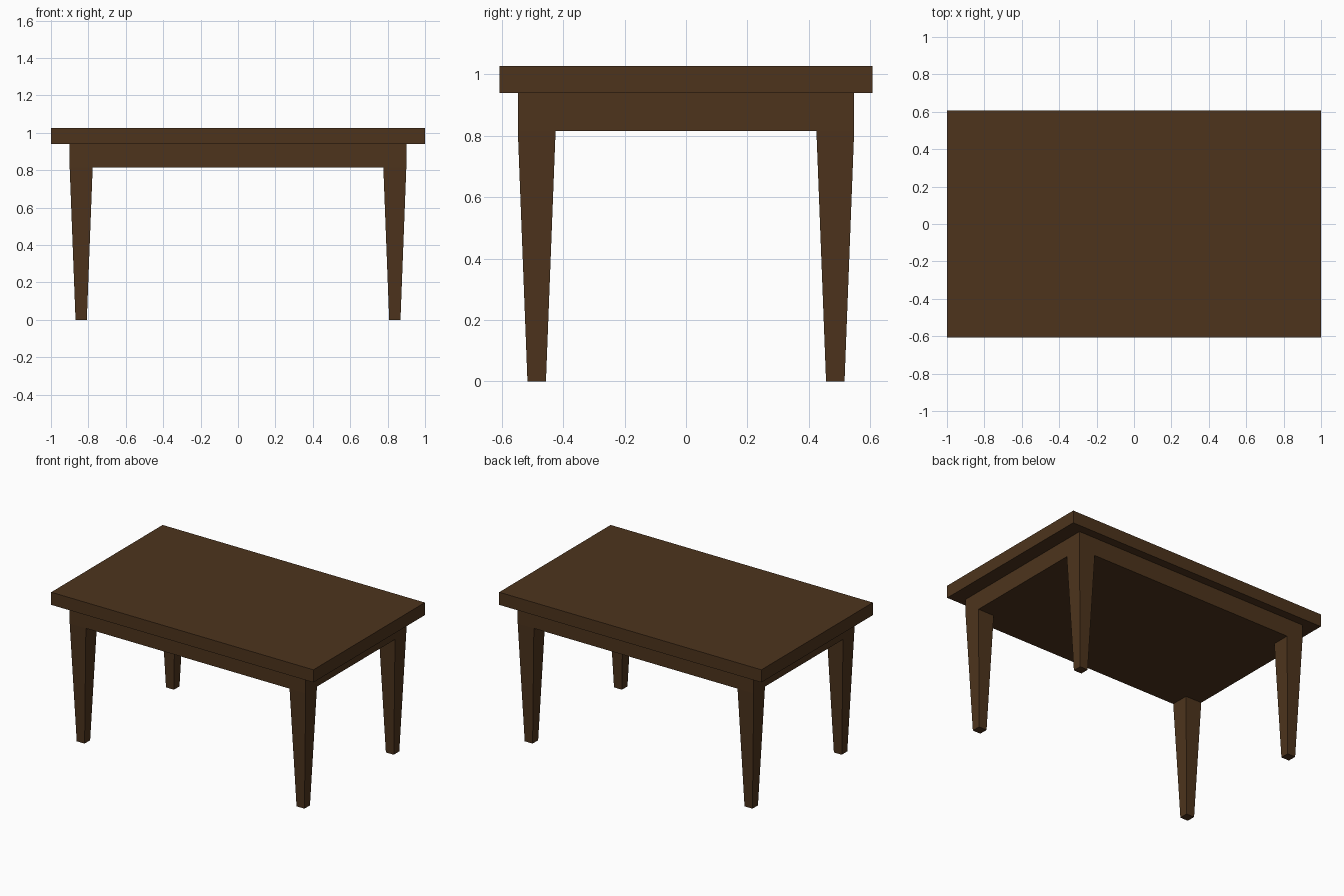
import bpy, bmesh
from mathutils import Vector

if "Cube" in bpy.data.objects:
    bpy.data.objects.remove(bpy.data.objects["Cube"])

wood = bpy.data.materials.new("dark_wood")
wood.diffuse_color = (0.074, 0.034, 0.012, 1)
wood.use_nodes = True
wood.node_tree.nodes["Principled BSDF"].inputs["Base Color"].default_value = wood.diffuse_color


def box(half_x, half_y, z0, z1):
    bm = bmesh.new()
    bmesh.ops.create_cube(bm, size=2)
    for v in bm.verts:
        v.co = Vector((v.co.x * half_x, v.co.y * half_y, z1 if v.co.z > 0 else z0))
    return bm


def finish(bm, name):
    bmesh.ops.recalc_face_normals(bm, faces=bm.faces)
    me = bpy.data.meshes.new(name)
    bm.to_mesh(me)
    bm.free()
    me.materials.append(wood)
    ob = bpy.data.objects.new(name, me)
    bpy.context.collection.objects.link(ob)


# Tabletop slab
finish(box(1.0, 0.607, 0.94, 1.027), "tabletop")

# Apron block, cut so that each corner can grow a leg
AX, AY, AZ, LEG = 0.9, 0.548, 0.815, 0.123
bm = box(AX, AY, AZ, 0.94)
for axis, half in ((0, AX), (1, AY)):
    for side in (-1, 1):
        co, no = Vector(), Vector()
        co[axis], no[axis] = side * (half - LEG), 1
        bmesh.ops.bisect_plane(bm, geom=bm.verts[:] + bm.edges[:] + bm.faces[:],
                               plane_co=co, plane_no=no)

# Tapered legs extruded from the four underside corners
bm.normal_update()
corners = []
for f in bm.faces:
    c = f.calc_center_median()
    if f.normal.z < -0.9 and abs(c.x) > AX - LEG and abs(c.y) > AY - LEG:
        corners.append(f)
for f in bmesh.ops.extrude_discrete_faces(bm, faces=corners)["faces"]:
    c = f.calc_center_median()
    for v in f.verts:
        v.co = c + (v.co - c) * 0.49
        v.co.z = 0
finish(bm, "apron_and_legs")
